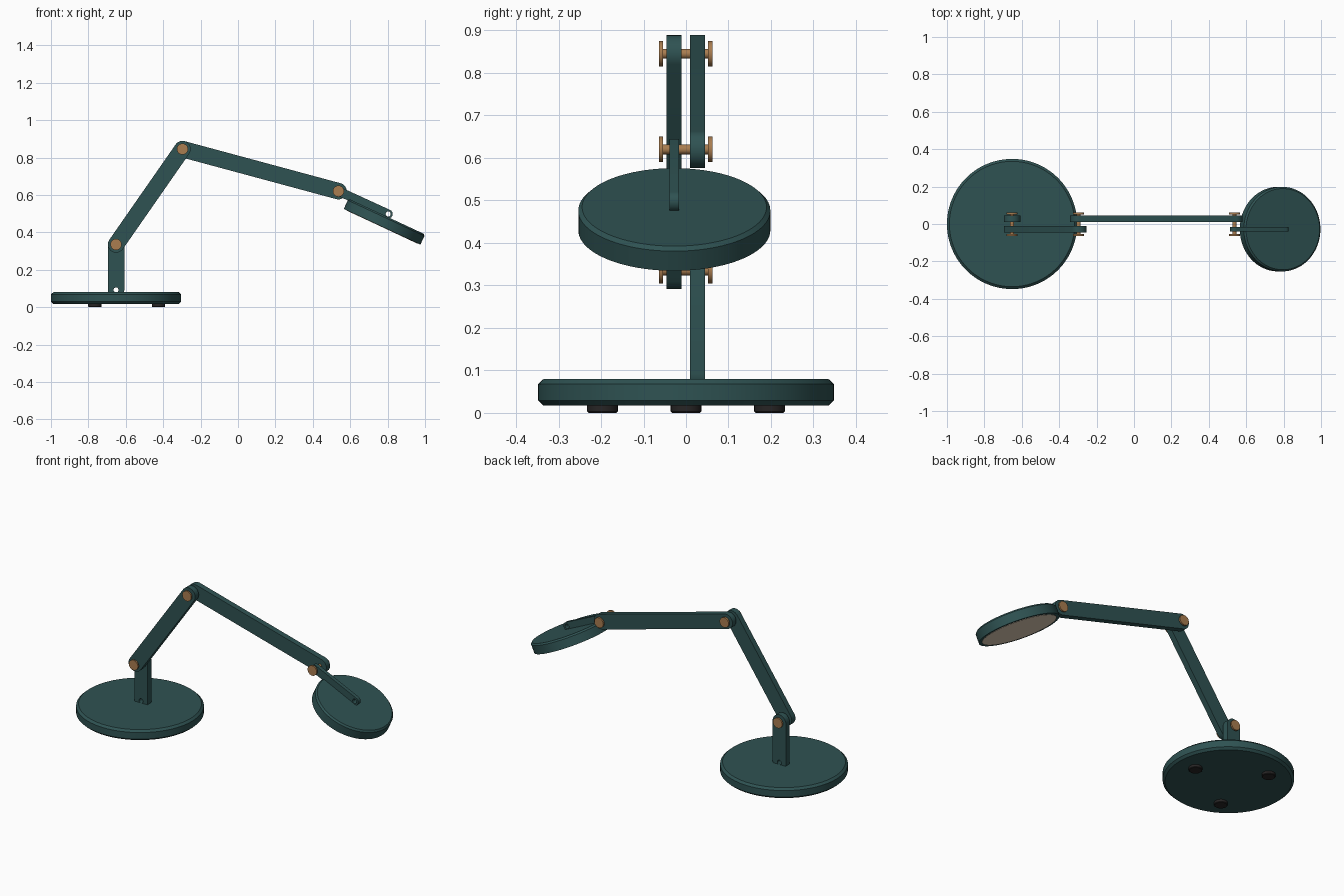
import bpy, bmesh, math
from mathutils import Matrix, Vector

if "Cube" in bpy.data.objects:
    bpy.data.objects.remove(bpy.data.objects["Cube"])


def material(name, rgb):
    m = bpy.data.materials.new(name)
    m.diffuse_color = (*rgb, 1)
    m.use_nodes = True
    m.node_tree.nodes["Principled BSDF"].inputs["Base Color"].default_value = m.diffuse_color
    return m


GREEN = material("dark_teal_paint", (0.028, 0.085, 0.085))
BRASS = material("brass", (0.40, 0.205, 0.08))
RUBBER = material("black_rubber", (0.02, 0.018, 0.018))
DIFFUSER = material("warm_diffuser", (0.72, 0.60, 0.46))


def finish(ob, mat):
    ob.data.materials.clear()
    ob.data.materials.append(mat)
    bpy.ops.object.select_all(action='DESELECT')
    ob.select_set(True)
    bpy.context.view_layer.objects.active = ob
    bpy.ops.object.shade_smooth_by_angle(angle=math.radians(30))
    return ob


def lathe(name, profile, mat, matrix, steps=64):
    """Closed solid turned about local z; profile is (radius, z) from bottom to top."""
    bm = bmesh.new()
    rings = [[bm.verts.new((r * math.cos(2 * math.pi * i / steps),
                            r * math.sin(2 * math.pi * i / steps), z))
              for i in range(steps)] for r, z in profile]
    for a, b in zip(rings, rings[1:]):
        for i in range(steps):
            j = (i + 1) % steps
            bm.faces.new((a[i], a[j], b[j], b[i]))
    bm.faces.new(rings[0][::-1])
    bm.faces.new(rings[-1])
    me = bpy.data.meshes.new(name)
    bm.to_mesh(me)
    bm.free()
    ob = bpy.data.objects.new(name, me)
    bpy.context.collection.objects.link(ob)
    ob.matrix_world = matrix
    return finish(ob, mat)


def link(name, a, b, radius, y, thickness):
    """Flat bar with round ends and a pin hole at each end, from a to b in (x, z)."""
    a, b = Vector(a), Vector(b)
    angle = math.atan2(b.y - a.y, b.x - a.x)

    def arc(c, r, start, sweep, n):
        return [(c.x + r * math.cos(start + sweep * i / n),
                 c.y + r * math.sin(start + sweep * i / n)) for i in range(n + 1)]

    outline = (arc(b, radius, angle - math.pi / 2, math.pi, 16)
               + arc(a, radius, angle + math.pi / 2, math.pi, 16))
    holes = [arc(c, 0.0135, 0, 2 * math.pi, 20)[:-1] for c in (a, b)]
    cu = bpy.data.curves.new(name, 'CURVE')
    cu.dimensions = '2D'
    cu.fill_mode = 'BOTH'
    cu.extrude = thickness / 2
    for pts in [outline] + holes:
        s = cu.splines.new('POLY')
        s.points.add(len(pts) - 1)
        for p, (x, z) in zip(s.points, pts):
            p.co = (x, z, 0, 1)
        s.use_cyclic_u = True
    ob = bpy.data.objects.new(name, cu)
    bpy.context.collection.objects.link(ob)
    ob.matrix_world = Matrix.Translation((0, y, 0)) @ Matrix.Rotation(math.pi / 2, 4, 'X')
    bpy.ops.object.select_all(action='DESELECT')
    ob.select_set(True)
    bpy.context.view_layer.objects.active = ob
    bpy.ops.object.convert(target='MESH')
    ob = bpy.context.view_layer.objects.active
    bm = bmesh.new()
    bm.from_mesh(ob.data)
    bmesh.ops.remove_doubles(bm, verts=bm.verts, dist=1e-5)
    bmesh.ops.recalc_face_normals(bm, faces=bm.faces)
    bm.to_mesh(ob.data)
    bm.free()
    return finish(ob, GREEN)


BASE_X = -0.652
SHOULDER, ELBOW, WRIST = (BASE_X, 0.335), (-0.297, 0.845), (0.537, 0.62)

# Weighted base with chamfered rims
lathe("base", [(0.335, 0.017), (0.348, 0.029), (0.348, 0.068), (0.335, 0.08)],
      GREEN, Matrix.Translation((BASE_X, 0, 0)), 96)

# Three rubber feet
for i in range(3):
    t = 2 * math.pi * i / 3
    lathe(f"foot_{i + 1}", [(0.033, 0), (0.036, 0.003), (0.036, 0.02)], RUBBER,
          Matrix.Translation((BASE_X + 0.227 * math.cos(t), 0.227 * math.sin(t), 0)), 32)

# Post, arms and lamp bracket
link("post", (BASE_X, 0.092), SHOULDER, 0.044, 0.0275, 0.035)
link("lower_arm", SHOULDER, ELBOW, 0.044, -0.0285, 0.035)
link("upper_arm", ELBOW, WRIST, 0.044, 0.0275, 0.035)
link("head_bracket", WRIST, (0.803, 0.498), 0.024, -0.0275, 0.023)

# Brass pins with a flat cap on both ends
for name, (x, z) in (("shoulder", SHOULDER), ("elbow", ELBOW), ("wrist", WRIST)):
    lathe(name + "_pin", [(0.030, -0.063), (0.030, -0.054), (0.0115, -0.054),
                          (0.0115, 0.052), (0.030, 0.052), (0.030, 0.062)], BRASS,
          Matrix.Translation((x, 0, z)) @ Matrix.Rotation(-math.pi / 2, 4, 'X'), 32)

# Tilted lamp head with light panel underneath
head = Matrix.Translation((0.783, -0.0275, 0.457)) @ Matrix.Rotation(math.radians(25), 4, 'Y')
lathe("lamp_head", [(0.226, -0.03), (0.226, 0.021), (0.217, 0.03)], GREEN, head, 96)
lathe("light_panel", [(0.208, -0.032), (0.208, -0.028)], DIFFUSER, head, 96)
